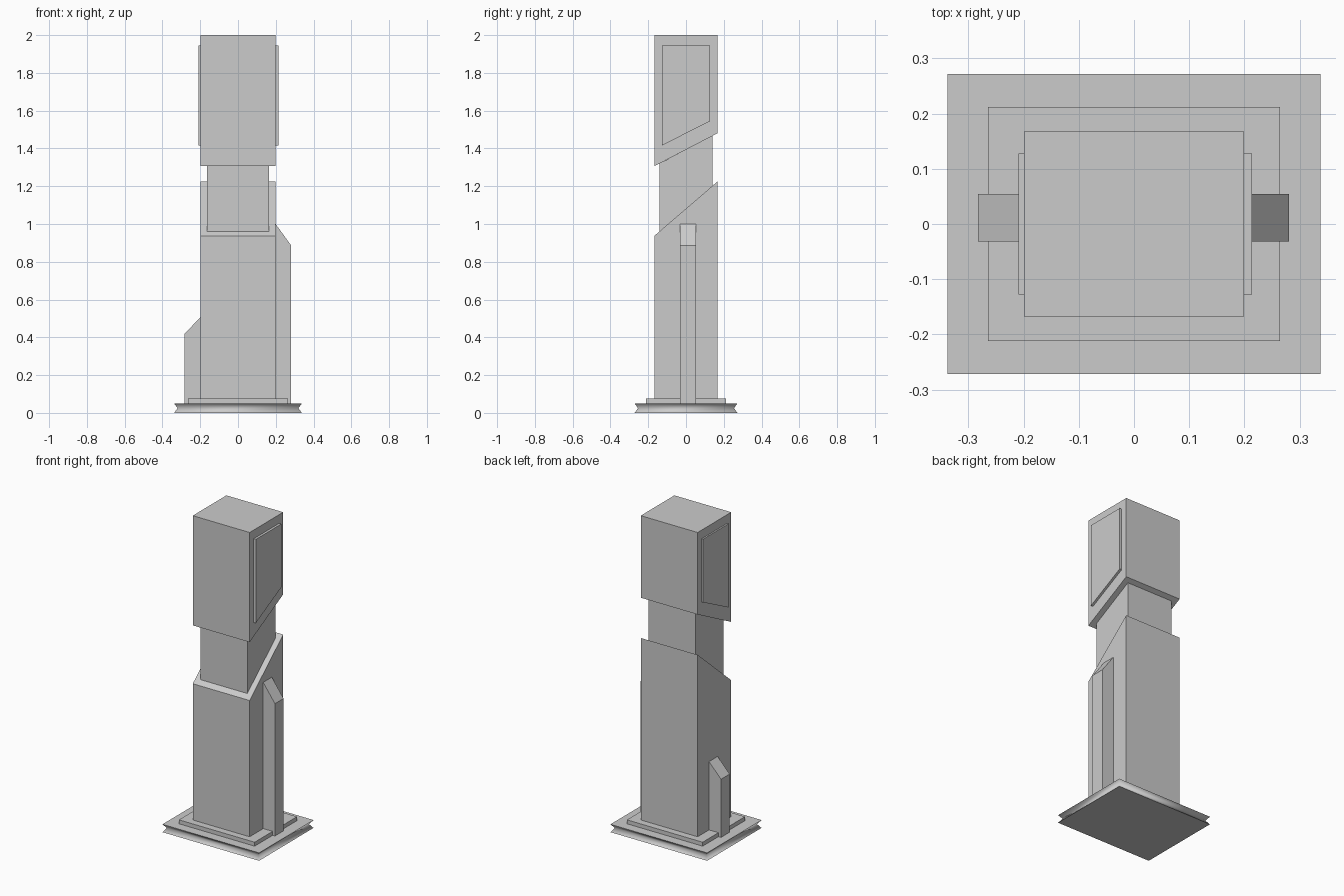
import bpy, bmesh, math

if "Cube" in bpy.data.objects:
    bpy.data.objects.remove(bpy.data.objects["Cube"])


def finish(name, bm):
    bmesh.ops.recalc_face_normals(bm, faces=bm.faces[:])
    mesh = bpy.data.meshes.new(name)
    bm.to_mesh(mesh)
    bm.free()
    obj = bpy.data.objects.new(name, mesh)
    bpy.context.collection.objects.link(obj)
    return obj


def loft(name, rings):
    """Skin a list of matching point loops and cap both ends."""
    bm = bmesh.new()
    loops = [[bm.verts.new(p) for p in ring] for ring in rings]
    for a, b in zip(loops, loops[1:]):
        for i in range(len(a)):
            j = (i + 1) % len(a)
            bm.faces.new((a[i], a[j], b[j], b[i]))
    bm.faces.new(loops[0])
    bm.faces.new(loops[-1])
    return finish(name, bm)


def rect(hx, hy, z):
    return [(-hx, -hy, z), (hx, -hy, z), (hx, hy, z), (-hx, hy, z)]


def side_block(name, x0, x1, hy, bottom, top):
    """Block with a side (y, z) profile; bottom and top are (front z, back z)."""
    prof = [(-hy, bottom[0]), (hy, bottom[1]), (hy, top[1]), (-hy, top[0])]
    return loft(name, [[(x, y, z) for y, z in prof] for x in (x0, x1)])


def fin(name, side, reach, z_in, z_out):
    """Buttress leaning on a column side, with a sloped top."""
    prof = [(side * 0.199, 0.05), (side * reach, 0.05),
            (side * reach, z_out), (side * 0.199, z_in)]
    return loft(name, [[(x, y, z) for x, z in prof] for y in (-0.032, 0.054)])


# Base slab with pinched, softly shaded sides
base = loft("base_slab", [rect(0.338, 0.272, 0), rect(0.32, 0.254, 0.025),
                          rect(0.338, 0.272, 0.05)])
bpy.context.view_layer.objects.active = base
base.select_set(True)
bpy.ops.object.shade_smooth_by_angle(angle=math.radians(80))

# Plinth step
loft("plinth", [rect(0.265, 0.212, 0.05), rect(0.265, 0.212, 0.075)])

# Lower column, recessed neck and overhanging head, with slanted cuts
side_block("lower_column", -0.199, 0.199, 0.168, (0.075, 0.075), (0.937, 1.226))
side_block("neck", -0.163, 0.163, 0.14, (0.96, 1.201), (1.32, 1.467))
side_block("head", -0.199, 0.199, 0.168, (1.306, 1.481), (2.0, 2.0))

# Raised panels on both sides of the head
side_block("right_panel", 0.199, 0.214, 0.128, (1.415, 1.545), (1.945, 1.945))
side_block("left_panel", -0.209, -0.199, 0.128, (1.415, 1.545), (1.945, 1.945))

# Tall and short side fins
fin("tall_fin", 1, 0.281, 1.0, 0.887)
fin("short_fin", -1, 0.283, 0.507, 0.418)
